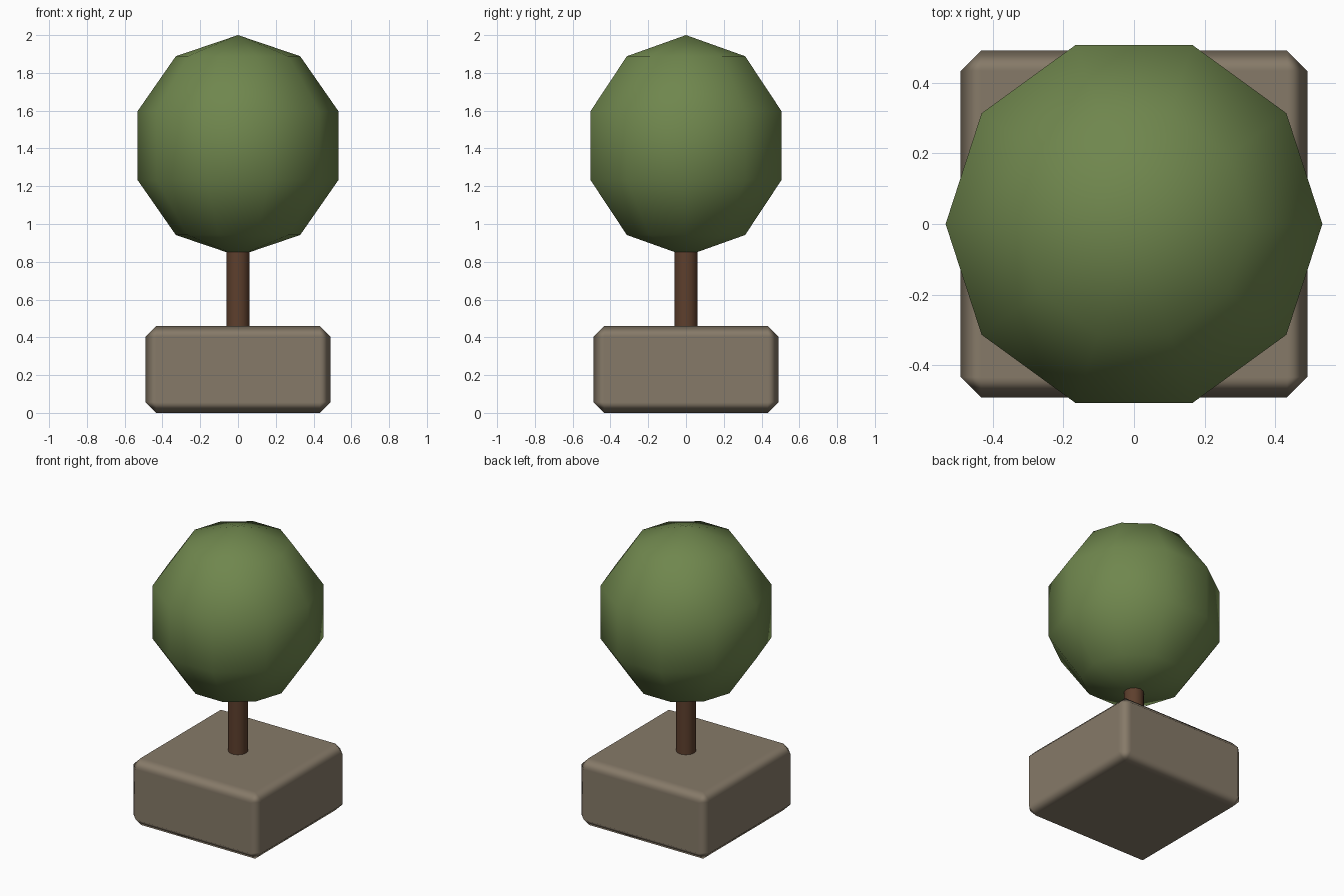
import bpy
import math

if "Cube" in bpy.data.objects:
    bpy.data.objects.remove(bpy.data.objects["Cube"])


def material(name, rgb):
    m = bpy.data.materials.new(name)
    m.diffuse_color = (*rgb, 1.0)
    m.use_nodes = True
    m.node_tree.nodes["Principled BSDF"].inputs["Base Color"].default_value = m.diffuse_color
    return m


def finish(name, mat, angle):
    ob = bpy.context.object
    ob.name = name
    ob.data.materials.append(mat)
    bpy.ops.object.transform_apply(location=False, rotation=True, scale=True)
    bpy.ops.object.shade_smooth_by_angle(angle=math.radians(angle))
    return ob


stone = material("warm_stone", (0.24, 0.195, 0.14))
bark = material("brown_bark", (0.11, 0.05, 0.026))
leaf = material("leaf_green", (0.16, 0.24, 0.075))

# Square planter block with chamfered edges
bpy.ops.mesh.primitive_cube_add(size=1, location=(0, 0, 0.23))
bpy.context.object.scale = (0.98, 0.98, 0.46)
planter = finish("planter", stone, 180)
bevel = planter.modifiers.new("chamfer", 'BEVEL')
bevel.width = 0.057
bevel.segments = 1
bevel.harden_normals = True

# Trunk, running from the planter up into the crown
bpy.ops.mesh.primitive_cylinder_add(vertices=12, radius=0.062, depth=0.55,
                                    location=(0, 0, 0.70))
finish("trunk", bark, 40)

# Low-poly leafy crown, slightly taller than wide
bpy.ops.mesh.primitive_uv_sphere_add(segments=10, ring_count=5, radius=1,
                                     location=(0, 0, 1.415),
                                     rotation=(0, 0, math.pi / 2))
bpy.context.object.scale = (0.56, 0.56, 0.585)
finish("crown", leaf, 180)
